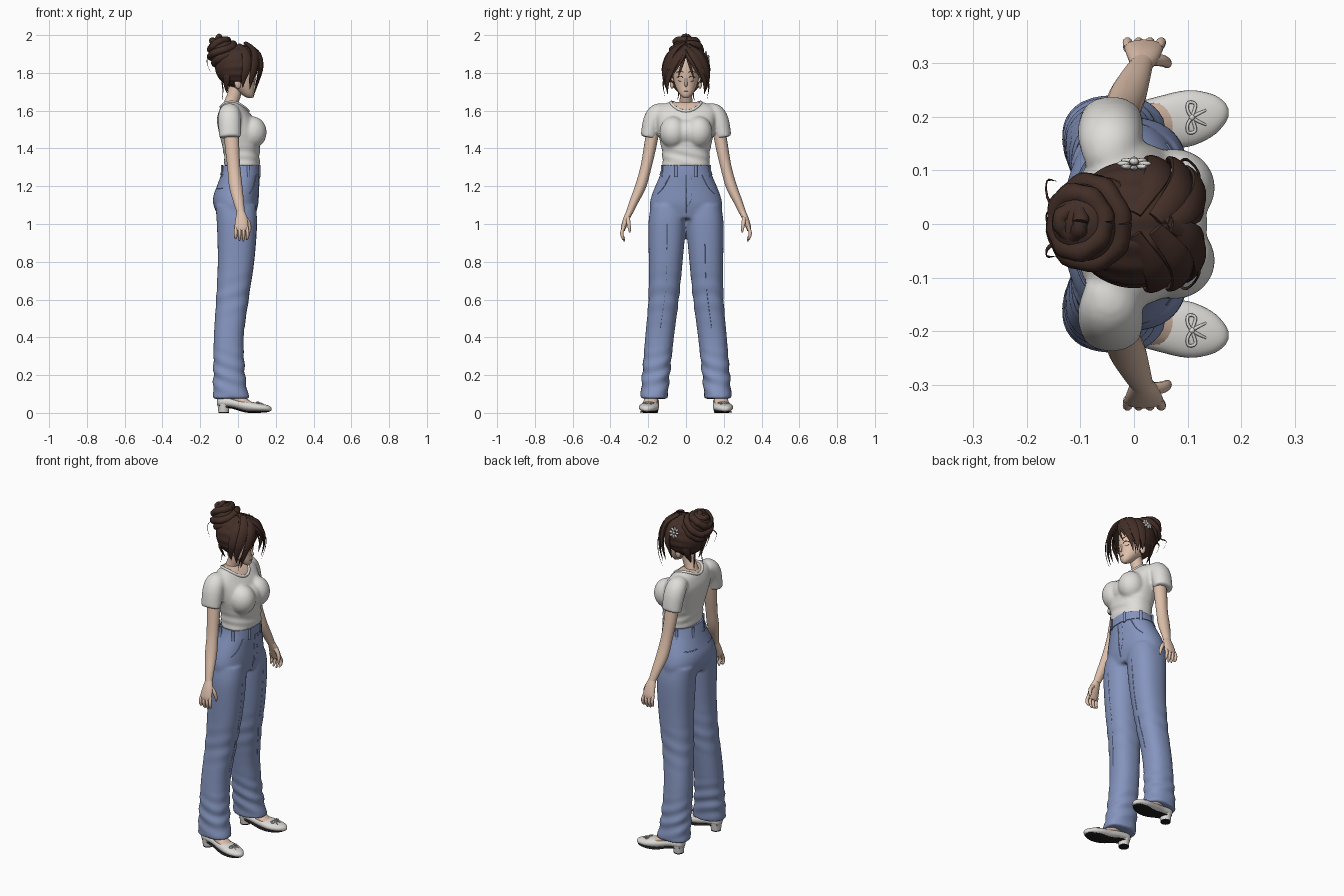
import bpy, bmesh, math
from mathutils import Vector as V, Matrix
from mathutils.bvhtree import BVHTree

def material(name, r, g, b):
    m = bpy.data.materials.new(name)
    m.diffuse_color = (r, g, b, 1)
    return m

SKIN = material("skin", 0.74, 0.53, 0.41)
WHITE = material("shirt white", 0.74, 0.73, 0.70)
BLUE = material("trouser blue", 0.235, 0.30, 0.52)
BROWN = material("hair brown", 0.055, 0.027, 0.02)
CREAM = material("shoe white", 0.72, 0.70, 0.67)
BLACK = material("sole black", 0.015, 0.013, 0.013)
PINK = material("lip pink", 0.50, 0.24, 0.20)

def finish(name, bm, mat):
    bmesh.ops.recalc_face_normals(bm, faces=bm.faces)
    me = bpy.data.meshes.new(name)
    bm.to_mesh(me)
    bm.free()
    for f in me.polygons:
        f.use_smooth = True
    me.set_sharp_from_angle(angle=0.9)
    me.materials.append(mat)
    ob = bpy.data.objects.new(name, me)
    bpy.context.collection.objects.link(ob)
    return ob

def smooth_path(pts, sub):
    out, n = [], len(pts)
    for i in range(n - 1):
        q = [pts[max(i - 1, 0)], pts[i], pts[i + 1], pts[min(i + 2, n - 1)]]
        for k in range(sub):
            t = k / sub
            out.append([0.5 * (2 * b + (c - a) * t + (2 * a - 5 * b + 4 * c - d) * t * t
                        + (3 * b - a - 3 * c + d) * t ** 3) for a, b, c, d in zip(*q)])
    return out + [list(pts[-1])]

def tube(name, pts, mat, ref=(1, 0, 0), axis=None, seg=20, sub=4, p=2.0):
    """Skin elliptical rings (x, y, z, radius along ref, other radius)."""
    bm, rings = bmesh.new(), []
    path = smooth_path(pts, sub)
    for i, r in enumerate(path):
        a, b = path[max(i - 1, 0)], path[min(i + 1, len(path) - 1)]
        t = V(axis) if axis else (V(b[:3]) - V(a[:3])).normalized()
        u = V(ref) - t * V(ref).dot(t)
        u.normalize()
        w = t.cross(u)
        ring = []
        for k in range(seg):
            c, s = math.cos(math.tau * k / seg), math.sin(math.tau * k / seg)
            c, s = [math.copysign(abs(e) ** (2 / p), e) for e in (c, s)]
            ring.append(bm.verts.new(V(r[:3]) + u * c * max(r[3], 5e-4) + w * s * max(r[4], 5e-4)))
        rings.append(ring)
    for a, b in zip(rings, rings[1:]):
        for k in range(seg):
            bm.faces.new((a[k], a[k - 1], b[k - 1], b[k]))
    bm.faces.new(rings[0])
    bm.faces.new(rings[-1])
    return finish(name, bm, mat)

def loft(name, rows, mat, p=2.0, seg=40):
    """Stack level rings given as (z, x0, x1, y0, y1)."""
    pts = [((a + b) / 2, (c + d) / 2, z, (b - a) / 2, (d - c) / 2) for z, a, b, c, d in rows]
    return tube(name, pts, mat, axis=(0, 0, 1), p=p, seg=seg)

def ball(name, loc, rad, mat, rot=None, seg=24):
    bm = bmesh.new()
    bmesh.ops.create_uvsphere(bm, u_segments=seg, v_segments=seg // 2, radius=1)
    m = Matrix.Translation(loc) @ (rot or Matrix()) @ Matrix.Diagonal((*rad, 1))
    bmesh.ops.transform(bm, matrix=m, verts=bm.verts)
    return finish(name, bm, mat)

def fuse(name, obs, mat, voxel, rounds, fold=None):
    """Melt closed pieces into one smooth skin."""
    bm = bmesh.new()
    for o in obs:
        bm.from_mesh(o.data)
        bpy.data.objects.remove(o)
    tmp = finish("tmp", bm, mat)
    r = tmp.modifiers.new("r", 'REMESH')
    r.mode, r.voxel_size = 'VOXEL', voxel
    s = tmp.modifiers.new("s", 'SMOOTH')
    s.iterations = rounds
    deps = bpy.context.evaluated_depsgraph_get()
    me = bpy.data.meshes.new_from_object(tmp.evaluated_get(deps))
    bpy.data.objects.remove(tmp)
    bm = bmesh.new()
    bm.from_mesh(me)
    bm.normal_update()
    if fold:
        for v, d in [(v, v.normal * fold(v.co)) for v in bm.verts]:
            v.co += d
    tree = BVHTree.FromBMesh(bm)
    return finish(name, bm, mat), tree

def seam(name, tree, pts, side, mat, r=0.0025):
    """Lay a thin cord on a surface through (y, z) points, seen from +x or -x."""
    out = []
    for y, z in smooth_path(pts, 5):
        hit = tree.ray_cast(V((side, y, z)), V((-side, 0, 0)))[0]
        if hit:
            out.append((*hit, r, r))
    return tube(name, out, mat, ref=(1, 0.1, 0.05), seg=6, sub=1)

# trousers
parts = [loft("hips", [(1.03, -.10, .085, -.185, .185), (1.1, -.13, .104, -.192, .192),
                       (1.15, -.13, .108, -.182, .182), (1.2, -.112, .11, -.163, .163),
                       (1.26, -.09, .114, -.137, .137), (1.305, -.075, .112, -.122, .122)], BLUE, 2.2)]
for s in (1, -1):
    rows = [(.075, -.132, .062, .098, .242), (.12, -.132, .05, .094, .238), (.2, -.131, .038, .086, .232),
            (.4, -.128, .03, .064, .216), (.6, -.116, .055, .038, .199), (.8, -.107, .085, .018, .197),
            (1.0, -.112, .1, .001, .199), (1.1, -.12, .095, .005, .185)]
    parts.append(loft("leg", [(z, a, b, min(s * c, s * d), max(s * c, s * d)) for z, a, b, c, d in rows], BLUE, 2.3))
folds = lambda c: .004 * max(0, 1 - abs(c.z - .2) / .16) * math.sin(c.z * 85 + c.x * 30 + abs(c.y) * 25) \
    + .002 * max(0, 1 - abs(c.z - .62) / .15) * math.sin(c.z * 70 - c.x * 25)
trousers, tt = fuse("trousers", parts, BLUE, .009, 4, folds)
loft("waistband", [(1.26, -.095, .118, -.141, .141), (1.285, -.087, .118, -.132, .132),
                   (1.31, -.078, .117, -.126, .126)], BLUE, 2.2)
for k in range(8):
    a = math.tau * (k + .5) / 8
    x, y = .015 + .108 * math.cos(a), .138 * math.sin(a)
    tube("belt_loop", [(x, y, 1.25, .005, .008), (x, y, 1.312, .005, .008)], BLUE,
         ref=(math.cos(a), math.sin(a), 0), seg=8)
seam("fly_seam", tt, [(0, 1.26), (0, 1.15), (0, 1.06)], 1, BLUE)
seam("fly_stitch", tt, [(.03, 1.26), (.03, 1.15), (.02, 1.11), (0, 1.09)], 1, BLUE, .0015)
for s in (1, -1):
    seam("front_pocket", tt, [(s * .085, 1.26), (s * .115, 1.2), (s * .15, 1.16)], 1, BLUE)
    seam("back_pocket", tt, [(s * .05, 1.19), (s * .09, 1.188), (s * .13, 1.19)], -1, BLUE)
    seam("leg_crease", tt, [(s * .1, 1.0), (s * .105, .7), (s * .135, .45)], 1, BLUE, .0015)

# shirt
parts = [loft("torso", [(1.305, -.072, .118, -.128, .128), (1.36, -.074, .114, -.124, .124),
                        (1.42, -.085, .118, -.134, .134), (1.48, -.1, .118, -.147, .147),
                        (1.55, -.112, .09, -.157, .157), (1.6, -.1, .052, -.16, .16),
                        (1.628, -.085, .025, -.135, .135), (1.645, -.065, .0, -.09, .09)], WHITE, 2.3),
         ball("bust", (.07, 0, 1.485), (.068, .08, .07), WHITE)]
for s in (1, -1):
    parts.append(ball("bust", (.075, s * .068, 1.485), (.077, .073, .085), WHITE))
    parts.append(tube("sleeve", [(-.045, s * .11, 1.6, .045, .04), (-.045, s * .15, 1.585, .058, .052),
                                 (-.044, s * .178, 1.54, .061, .051), (-.042, s * .198, 1.458, .058, .043)], WHITE))
shirt, st = fuse("shirt", parts, WHITE, .008, 5,
                 lambda c: .0025 * max(0, 1 - abs(c.z - 1.36) / .07) * math.sin(c.z * 110 + c.y * 30))
# skin shows inside the scooped neckline
shirt.data.materials.append(SKIN)
NX, NA, NB = -.018, .072, .08
for f in shirt.data.polygons:
    c = f.center
    if c.z > 1.5 and ((c.x - NX) / NA) ** 2 + (c.y / NB) ** 2 < 1:
        f.material_index = 1
rim = []
for k in range(49):
    a = math.tau * k / 48
    hit = st.ray_cast(V((NX + NA * math.cos(a), NB * math.sin(a), 2)), V((0, 0, -1)))[0]
    rim.append((*hit, .008, .008))
tube("collar", rim, WHITE, ref=(0, 0, 1), seg=10, sub=1)

# arms, hands and fingers
for s in (1, -1):
    tube("arm", [(-.038, s * .165, 1.55, .04, .035), (-.032, s * .188, 1.42, .038, .033),
                 (-.022, s * .212, 1.3, .034, .029), (-.012, s * .24, 1.2, .035, .029),
                 (.003, s * .275, 1.12, .028, .023), (.015, s * .3, 1.06, .021, .018)], SKIN)
    tube("palm", [(.014, s * .296, 1.07, .02, .017), (.018, s * .314, 1.03, .031, .017),
                  (.018, s * .33, .985, .036, .014), (.018, s * .334, .965, .03, .01)], SKIN)
    for k in range(4):
        x, e = -.011 + .019 * k, (.93, .912, .908, .918)[k]
        tube("finger", [(x, s * .328, .985, .009, .009), (x * 1.1, s * .34, .955, .009, .009),
                        (x * 1.1, s * .335, .93, .008, .008), (x, s * .325, e, .004, .004)], SKIN, seg=10)
    tube("thumb", [(.03, s * .308, 1.04, .012, .012), (.054, s * .305, 1.01, .011, .011),
                   (.062, s * .3, .98, .009, .009), (.063, s * .297, .955, .004, .004)], SKIN, seg=10)

# neck and head
tube("neck", [(-.045, 0, 1.58, .05, .055), (-.037, 0, 1.64, .037, .036), (-.022, 0, 1.68, .036, .033),
              (-.005, 0, 1.75, .037, .035)], SKIN)
head = loft("head", [(1.666, .055, .074, -.01, .01), (1.678, .03, .084, -.026, .026), (1.7, 0, .088, -.042, .042),
                     (1.74, -.05, .089, -.06, .06), (1.8, -.09, .095, -.071, .071), (1.86, -.1, .09, -.072, .072),
                     (1.92, -.08, .06, -.058, .058), (1.94, -.03, .02, -.02, .02)], SKIN)
bm = bmesh.new()
bm.from_mesh(head.data)
ht = BVHTree.FromBMesh(bm)
bm.free()
tube("nose", [(.088, 0, 1.775, .004, .005), (.093, 0, 1.75, .007, .007), (.098, 0, 1.735, .006, .007),
              (.09, 0, 1.728, .003, .005)], SKIN, seg=10)
seam("mouth", ht, [(-.013, 1.703), (0, 1.701), (.013, 1.703)], 1, PINK, .0025)
for s in (1, -1):
    seam("eyelash", ht, [(s * .015, 1.774), (s * .03, 1.783), (s * .048, 1.776)], 1, BROWN, .002)
    seam("lower_lash", ht, [(s * .022, 1.757), (s * .032, 1.755), (s * .043, 1.76)], 1, BROWN, .001)
    seam("eyebrow", ht, [(s * .014, 1.803), (s * .03, 1.809), (s * .05, 1.803)], 1, BROWN, .0015)
    ball("ear", (-.002, s * .074, 1.745), (.017, .012, .03), SKIN, Matrix.Rotation(-.2, 4, 'Y'), 16)

# hair cap with combed grooves, cut back along the hairline
bm = bmesh.new()
bmesh.ops.create_uvsphere(bm, u_segments=96, v_segments=40, radius=1)
for v in bm.verts:
    g = 1 + .018 * math.sin(18 * math.atan2(v.co.y, v.co.z + .3)) * (1 - v.co.x ** 2)
    v.co = V((v.co.x * .122, v.co.y * .118 * g, 1.835 + v.co.z * .115 * g))
bmesh.ops.bisect_plane(bm, geom=bm.verts[:] + bm.edges[:] + bm.faces[:], plane_co=(0, 0, 1.725),
                       plane_no=(-1.45, 0, 1), clear_inner=True)
cap = finish("hair_cap", bm, BROWN)
cap.modifiers.new("thick", 'SOLIDIFY').thickness = .01

def lock(name, pts, w):
    n = len(pts) - 1
    ref = V(pts[n // 2]) - V((0, 0, 1.83))
    prof = [math.sin(math.pi * (.2 + .8 * i / n)) * .95 + .03 for i in range(n + 1)]
    tube(name, [(*q, w * .38 * f, w * f) for q, f in zip(pts, prof)], BROWN, ref=ref, seg=10)

# fringe and side locks: (width, points)
LOCKS = [(.024, [(.06, 0, 1.942), (.108, .03, 1.905), (.122, .07, 1.84), (.105, .098, 1.76), (.085, .098, 1.685)]),
         (.021, [(.07, .004, 1.938), (.112, .02, 1.892), (.124, .046, 1.84), (.118, .066, 1.785)]),
         (.027, [(.04, .01, 1.948), (.085, .066, 1.905), (.088, .104, 1.83), (.072, .114, 1.76), (.062, .103, 1.70)]),
         (.026, [(0, .02, 1.948), (.04, .086, 1.905), (.045, .116, 1.83), (.03, .113, 1.77), (.025, .1, 1.72)]),
         (.009, [(.08, 0, 1.928), (.12, .012, 1.87), (.122, .03, 1.81), (.108, .042, 1.765)]),
         (.006, [(.09, .02, 1.9), (.122, .085, 1.82), (.1, .12, 1.74), (.08, .112, 1.665)]),
         (.02, [(-.05, .09, 1.85), (-.06, .085, 1.78), (-.062, .06, 1.73), (-.058, .035, 1.69)]),
         (.006, [(-.09, .04, 1.78), (-.08, .035, 1.71), (-.085, .045, 1.65)])]
for s in (1, -1):
    for i, (w, pts) in enumerate(LOCKS):
        lock("hair_lock", [(x, s * y, z + .006 * (s < 0) * (i % 3)) for x, y, z in pts], w)

# bun, its coils and the braid around its base
tilt = Matrix.Rotation(-.5, 4, 'Y')
ball("bun", (-.088, .003, 1.925), (.066, .074, .07), BROWN, tilt)
for R, h, r in ((.062, -.045, .023), (.068, -.008, .02), (.05, .034, .02), (.022, .058, .015)):
    ring = []
    for k in range(33):
        a = math.tau * k / 32
        q = V((-.088, .003, 1.925)) + tilt @ V((R * math.cos(a), R * 1.08 * math.sin(a), h + .008 * math.sin(2 * a + R * 90)))
        ring.append((*q, r, r * (1 + .12 * math.sin(8 * a))))
    tube("bun_coil", ring, BROWN, ref=tilt @ V((0, 0, 1)), seg=10, sub=1)
for y, e in ((.03, .08), (-.03, -.06), (.0, .02)):
    lock("loose_wisp", [(-.12, y, 1.9), (-.158, y * 1.4, 1.88), (-.163, e, 1.85), (-.145, e, 1.80)], .004)

# hair flower
for k in range(8):
    a = math.tau * k / 8
    ball("petal", (.0 + .02 * math.cos(a), .113 - .008 * math.sin(a), 1.885 + .02 * math.sin(a)), (.013, .005, .007), CREAM,
         Matrix.Rotation(-a, 4, 'Y'), 10)
ball("flower_centre", (0, .117, 1.886), (.009, .007, .009), CREAM, seg=10)

# feet and shoes
for s in (1, -1):
    X = dict(ref=(0, 1, 0), axis=(1, 0, 0))
    tube("shoe", [(-.11, s * .178, .058, .014, .016), (-.094, s * .178, .06, .032, .026),
                  (-.03, s * .18, .053, .038, .025), (.04, s * .19, .037, .047, .028), (.1, s * .197, .029, .053, .024),
                  (.145, s * .203, .025, .04, .019), (.168, s * .207, .022, .022, .014),
                  (.177, s * .208, .02, .006, .006)], CREAM, seg=28, p=2.2, **X)
    tube("sole", [(-.1, s * .178, .038, .025, .004), (-.03, s * .18, .026, .034, .004), (.04, s * .19, .007, .042, .005),
                  (.1, s * .197, .005, .048, .005), (.15, s * .204, .007, .032, .004),
                  (.168, s * .207, .01, .012, .003)], BLACK, p=2.5, **X)
    tube("heel", [(-.076, s * .178, .006, .028, .028), (-.076, s * .178, .05, .033, .033)], CREAM, axis=(0, 0, 1))
    tube("heel_tip", [(-.076, s * .178, 0, .028, .028), (-.076, s * .178, .007, .028, .028)], BLACK, axis=(0, 0, 1))
    tube("foot", [(-.045, s * .175, .2, .04, .036), (-.038, s * .178, .12, .042, .036), (.01, s * .185, .07, .03, .037),
                  (.05, s * .19, .05, .02, .037), (.088, s * .195, .04, .008, .025)], SKIN, ref=(0, 0, 1))
    # bow on the toe: two loops, two tails and a knot
    for d in (1, -1):
        y = s * .199
        tube("bow_loop", [(.108, y, .056, .003, .003), (.1, y + d * .014, .057, .003, .003),
                          (.102, y + d * .028, .054, .003, .003), (.115, y + d * .024, .052, .003, .003),
                          (.108, y, .055, .003, .003)], CREAM, ref=(0, 0, 1), seg=8)
        tube("bow_tail", [(.108, y, .055, .003, .003), (.122, y + d * .008, .051, .003, .003),
                          (.135, y + d * .014, .046, .002, .002)], CREAM, ref=(0, 0, 1), seg=8)
    ball("bow_knot", (.108, s * .199, .056), (.006, .006, .005), CREAM, seg=10)
